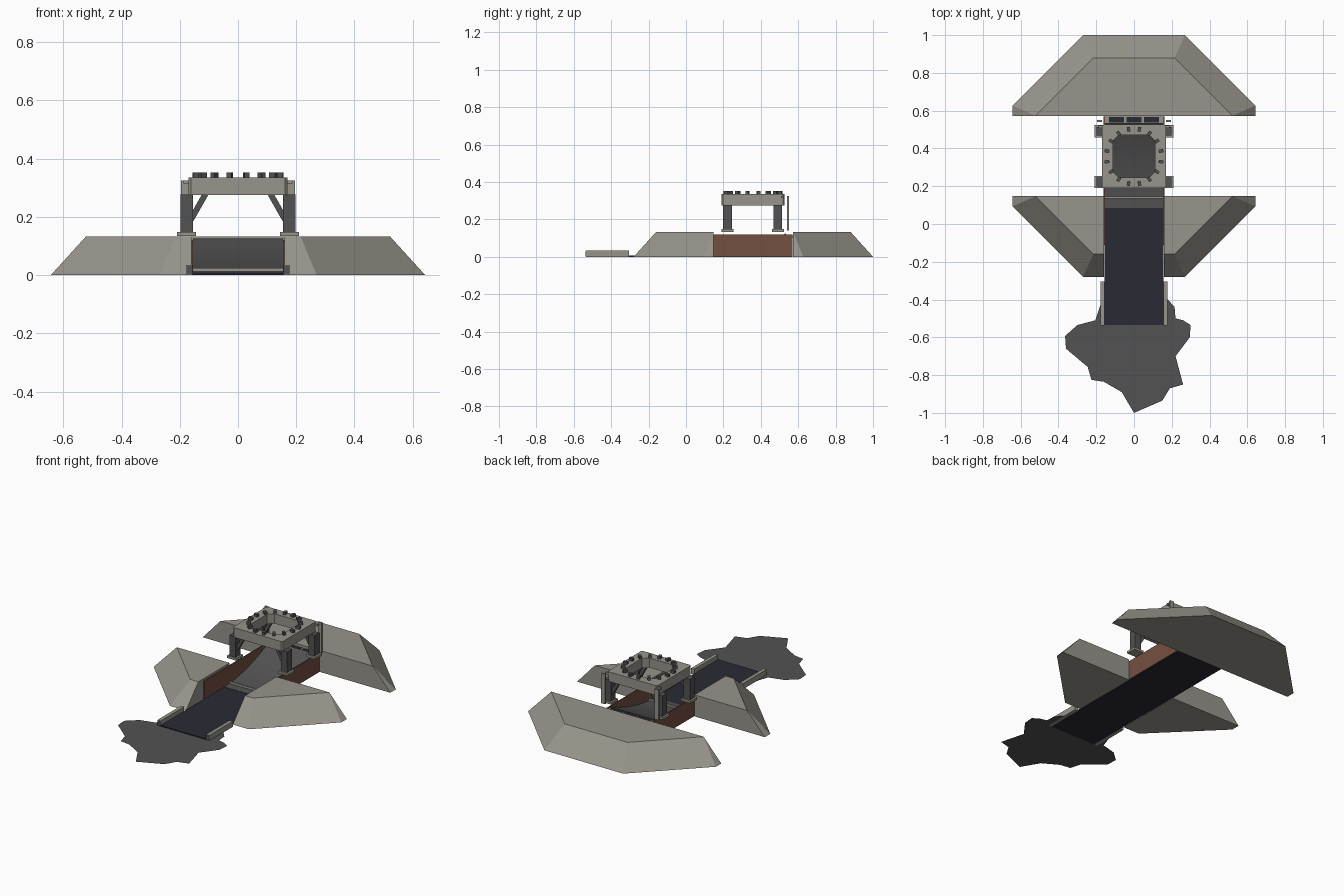
import bpy, bmesh, math
from mathutils import Matrix, Vector

if "Cube" in bpy.data.objects:
    bpy.data.objects.remove(bpy.data.objects["Cube"])


def material(name, rgb):
    m = bpy.data.materials.new(name)
    m.diffuse_color = (*rgb, 1)
    m.use_nodes = True
    m.node_tree.nodes["Principled BSDF"].inputs["Base Color"].default_value = m.diffuse_color
    return m


CONCRETE = material("warm_concrete", (0.31, 0.298, 0.258))
STEEL = material("dark_grey", (0.085, 0.085, 0.085))
NAVY = material("dark_navy", (0.023, 0.023, 0.036))
RUST = material("rust_brown", (0.175, 0.08, 0.053))


def finish(name, bm, mat):
    bmesh.ops.recalc_face_normals(bm, faces=bm.faces)
    mesh = bpy.data.meshes.new(name)
    bm.to_mesh(mesh)
    bm.free()
    mesh.materials.append(mat)
    ob = bpy.data.objects.new(name, mesh)
    bpy.context.collection.objects.link(ob)
    return ob


def box(name, x, y, z, mat):
    """Axis-aligned box from (min, max) ranges."""
    bm = bmesh.new()
    size = [r[1] - r[0] for r in (x, y, z)]
    mid = [(r[1] + r[0]) / 2 for r in (x, y, z)]
    bmesh.ops.create_cube(bm, size=1, matrix=Matrix.Translation(mid) @ Matrix.Diagonal((*size, 1)))
    return finish(name, bm, mat)


def mirrored_box(name, x, y, z, mat):
    for s, side in ((1, "right"), (-1, "left")):
        box(f"{name}_{side}", sorted((s * x[0], s * x[1])), y, z, mat)


def hull(name, points, mat):
    bm = bmesh.new()
    for p in points:
        bm.verts.new(p)
    bmesh.ops.convex_hull(bm, input=bm.verts)
    bmesh.ops.dissolve_limit(bm, angle_limit=0.02, verts=bm.verts, edges=bm.edges)
    return finish(name, bm, mat)


# Sloped earthworks: one across the back, two flanking the ramp
H = 0.133
half = [(0.27, 1, 0), (0.643, 0.627, 0), (0.643, 0.573, 0), (0.215, 0.88, H), (0.522, 0.573, H)]
hull("back_berm", [(s * x, y, z) for s in (1, -1) for x, y, z in half], CONCRETE)
flank = [(0.16, 0.147, 0), (0.643, 0.147, 0), (0.643, 0.093, 0), (0.27, -0.28, 0), (0.16, -0.28, 0),
         (0.16, 0.147, H), (0.522, 0.147, H), (0.215, -0.16, H), (0.16, -0.16, H)]
for s, side in ((1, "right"), (-1, "left")):
    hull(f"front_berm_{side}", [(s * x, y, z) for x, y, z in flank], CONCRETE)

# Flat splatter patch on the ground in front of the ramp
outline = [(-0.365, -0.593), (-0.30, -0.535), (-0.205, -0.51), (-0.175, -0.42), (-0.1, -0.40),
           (0.1, -0.41), (0.18, -0.40), (0.215, -0.44), (0.22, -0.50), (0.26, -0.51),
           (0.30, -0.535), (0.295, -0.60), (0.22, -0.70), (0.26, -0.85), (0.19, -0.87),
           (0.15, -0.935), (0, -1), (-0.065, -0.89), (-0.16, -0.835), (-0.225, -0.825),
           (-0.245, -0.757), (-0.36, -0.66)]
bm = bmesh.new()
bm.faces.new([bm.verts.new((x, y, 0.002)) for x, y in reversed(outline)])
patch = finish("ground_patch", bm, STEEL)
if patch.data.polygons[0].normal.z < 0:
    patch.data.flip_normals()

# Ramp floor, side walls and low rails
box("ramp_floor", (-0.155, 0.155), (-0.535, 0.57), (0, 0.008), NAVY)
mirrored_box("side_wall", (0.154, 0.161), (-0.11, 0.57), (0.002, 0.12), RUST)
mirrored_box("entry_rail", (0.156, 0.178), (-0.535, -0.305), (0, 0.035), CONCRETE)
mirrored_box("rail_end", (0.158, 0.176), (-0.537, -0.53), (0.003, 0.032), STEEL)

# Curved chute rising to the back
bm = bmesh.new()
profile = [(0.085, 0.004)]
for i in range(17):
    t = i / 16
    profile.append((0.085 + 0.45 * t, 0.01 + 0.116 * t ** 1.9))
profile.append((0.535, 0.004))
face = bm.faces.new([bm.verts.new((-0.154, y, z)) for y, z in profile])
ext = bmesh.ops.extrude_face_region(bm, geom=[face])
bmesh.ops.translate(bm, vec=(0.308, 0, 0), verts=[v for v in ext["geom"] if isinstance(v, bmesh.types.BMVert)])
chute = finish("curved_chute", bm, STEEL)
bpy.context.view_layer.objects.active = chute
chute.select_set(True)
bpy.ops.object.shade_smooth_by_angle(angle=math.radians(30))
box("chute_lip", (-0.154, 0.154), (0.135, 0.145), (0.008, 0.025), CONCRETE)

# Slotted sill at the top of the chute
box("back_sill", (-0.155, 0.155), (0.533, 0.571), (0.1, 0.117), CONCRETE)
for i in (-1, 0, 1):
    box(f"sill_slot_{i + 2}", (i * 0.093 - 0.04, i * 0.093 + 0.04), (0.538, 0.567), (0.115, 0.12), NAVY)

# Raised square collar with a chamfered opening
CY = 0.358


def chamfered(hx, hy, c):
    q = [(hx, hy - c), (hx - c, hy), (c - hx, hy), (-hx, hy - c)]
    return q + [(-x, -y) for x, y in q]


bm = bmesh.new()
loops = []
for pts, z in ((chamfered(0.17, 0.168, 0.008), 0.275), (chamfered(0.17, 0.168, 0.008), 0.335),
               (chamfered(0.11, 0.113, 0.03), 0.335), (chamfered(0.11, 0.113, 0.03), 0.275)):
    loops.append([bm.verts.new((x, CY + y, z)) for x, y in pts])
for k in range(4):
    a, b = loops[k], loops[(k + 1) % 4]
    for i in range(8):
        j = (i + 1) % 8
        bm.faces.new((a[i], a[j], b[j], b[i]))
finish("collar", bm, CONCRETE)

# Bolts around the collar
bm = bmesh.new()
for i in range(16):
    a = math.radians(11.25 + 22.5 * i)
    m = (Matrix.Translation((0.146 * math.cos(a), CY + 0.146 * math.sin(a), 0.342))
         @ Matrix.Rotation(a, 4, 'Z') @ Matrix.Diagonal((0.025, 0.017, 0.02, 1)))
    bmesh.ops.create_cube(bm, size=1, matrix=m)
finish("collar_bolts", bm, STEEL)

# Legs, feet and diagonal braces
for yc, end in ((0.222, "front"), (0.491, "back")):
    mirrored_box(f"{end}_leg", (0.155, 0.198), (yc - 0.023, yc + 0.023), (0.148, 0.276), STEEL)
    mirrored_box(f"{end}_foot", (0.144, 0.21), (yc - 0.032, yc + 0.032), (0.134, 0.148), CONCRETE)
    for s, side in ((1, "right"), (-1, "left")):
        a, b = Vector((s * 0.162, yc, 0.19)), Vector((s * 0.112, yc, 0.278))
        bm = bmesh.new()
        rot = Vector((0, 0, 1)).rotation_difference(b - a).to_matrix().to_4x4()
        bmesh.ops.create_cube(bm, size=1, matrix=Matrix.Translation((a + b) / 2) @ rot
                              @ Matrix.Diagonal((0.02, 0.02, (b - a).length, 1)))
        finish(f"{end}_brace_{side}", bm, STEEL)

# Thin upright posts behind the collar and their brackets
mirrored_box("back_post", (0.17, 0.196), (0.539, 0.55), (0.14, 0.325), CONCRETE)
mirrored_box("post_bracket", (0.165, 0.188), (0.508, 0.522), (0.314, 0.325), CONCRETE)
